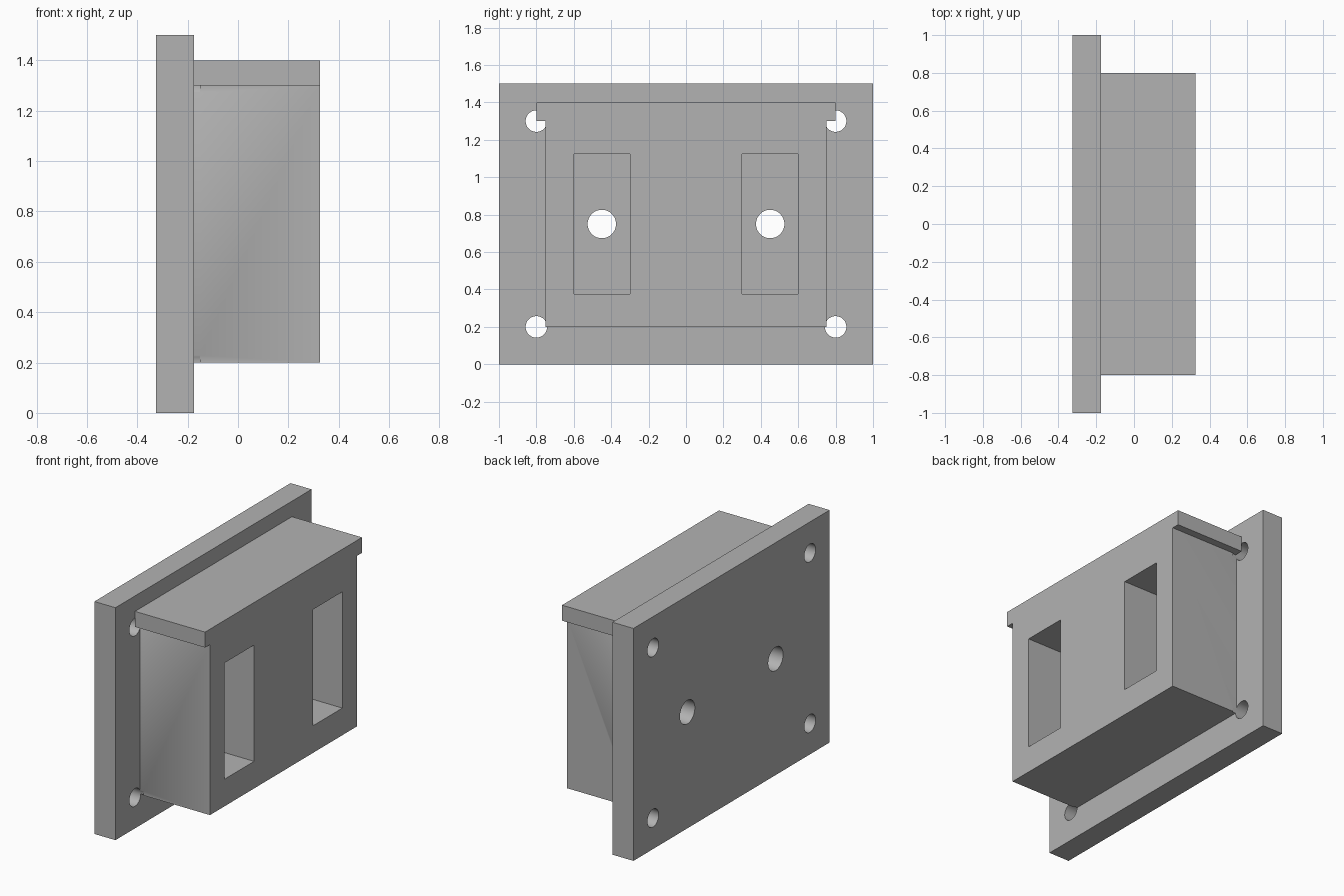
import bpy, bmesh
from mathutils import Matrix, Vector

cube = bpy.data.objects.get("Cube")
if cube:
    bpy.data.objects.remove(cube, do_unlink=True)

grey = bpy.data.materials.new("plain grey")
grey.use_nodes = True
colour = (0.45, 0.45, 0.45, 1)
grey.diffuse_color = colour
grey.node_tree.nodes["Principled BSDF"].inputs["Base Color"].default_value = colour


def add_object(name, bm):
    mesh = bpy.data.meshes.new(name)
    bm.to_mesh(mesh)
    bm.free()
    mesh.materials.append(grey)
    obj = bpy.data.objects.new(name, mesh)
    bpy.context.collection.objects.link(obj)
    return obj


def box(name, low, high):
    low, high = Vector(low), Vector(high)
    bm = bmesh.new()
    bmesh.ops.create_cube(bm, size=1, matrix=Matrix.Translation((low + high) / 2)
                          @ Matrix.Diagonal((*(high - low), 1)))
    return add_object(name, bm)


def rod(name, y, z, radius, x0, x1):
    # Cylinder running along x
    bm = bmesh.new()
    bmesh.ops.create_cone(bm, cap_ends=True, segments=48, radius1=radius,
                          radius2=radius, depth=x1 - x0,
                          matrix=Matrix.Translation(((x0 + x1) / 2, y, z))
                          @ Matrix.Rotation(1.5707963, 4, "Y"))
    return add_object(name, bm)


def cut(target, cutter):
    cutter.hide_render = True
    cutter.hide_viewport = True
    cutter.display_type = "WIRE"
    mod = target.modifiers.new(cutter.name, "BOOLEAN")
    mod.operation = "DIFFERENCE"
    mod.solver = "EXACT"
    mod.object = cutter


BACK, FACE, FRONT = -0.325, -0.175, 0.325

# Mounting plate, socket block and its overhanging lip
plate = box("mounting_plate", (BACK, -1, 0), (FACE, 1, 1.5))
block = box("socket_block", (FACE, -0.75, 0.2), (FRONT, 0.75, 1.3))
box("top_lip", (FACE, -0.8, 1.3), (FRONT, 0.8, 1.4))

for side, s in (("left", 1), ("right", -1)):
    # Rectangular pocket with a round hole through the plate behind it
    y = 0.45 * s
    cut(block, box(side + "_pocket_cutter", (FACE - 0.1, y - 0.15, 0.375),
                   (FRONT + 0.1, y + 0.15, 1.125)))
    cut(plate, rod(side + "_pocket_hole_cutter", y, 0.75, 0.076, BACK - 0.1, FACE + 0.1))
    # Corner screw holes, which also nick the block
    for level, z in (("lower", 0.2), ("upper", 1.3)):
        screw = rod(f"{side}_{level}_screw_cutter", 0.8 * s, z, 0.0575,
                    BACK - 0.1, FACE + 0.025)
        cut(plate, screw)
        cut(block, screw)

# Bake the cuts, then smooth only the round hole walls
bpy.context.view_layer.update()
graph = bpy.context.evaluated_depsgraph_get()
for obj in (plate, block):
    baked = bpy.data.meshes.new_from_object(obj.evaluated_get(graph))
    obj.modifiers.clear()
    obj.data = baked
for obj in list(bpy.data.objects):
    if obj.name.endswith("_cutter"):
        bpy.data.objects.remove(obj, do_unlink=True)

bpy.ops.object.select_all(action="DESELECT")
for obj in (plate, block):
    obj.select_set(True)
bpy.context.view_layer.objects.active = plate
bpy.ops.object.shade_smooth_by_angle()
